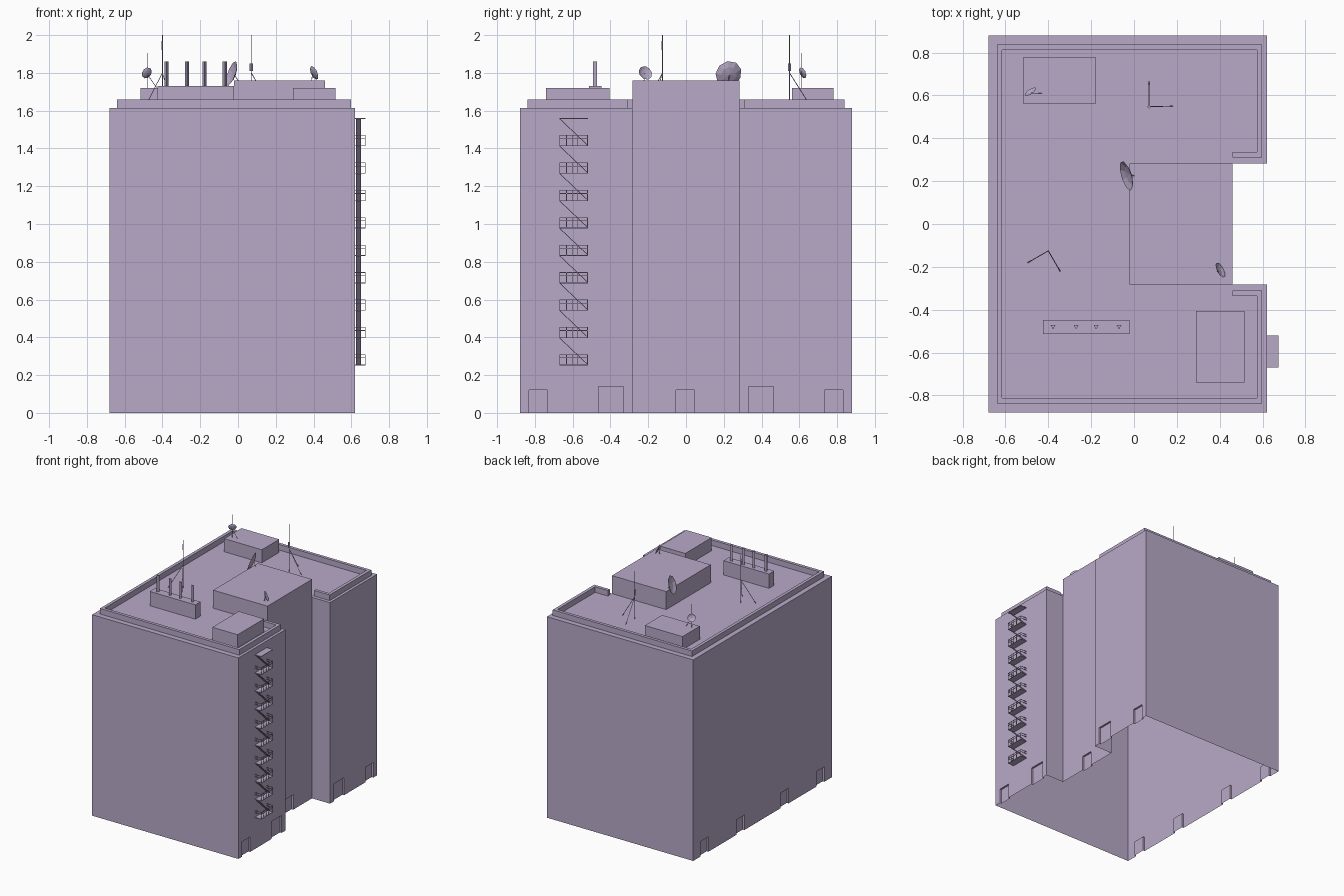
import bpy, bmesh, math
from mathutils import Vector

if "Cube" in bpy.data.objects:
    bpy.data.objects.remove(bpy.data.objects["Cube"])

lavender = bpy.data.materials.new("lavender_plaster")
lavender.diffuse_color = (0.479, 0.402, 0.578, 1)
lavender.use_nodes = True
lavender.node_tree.nodes["Principled BSDF"].inputs["Base Color"].default_value = lavender.diffuse_color


def finish(bm, name):
    bmesh.ops.recalc_face_normals(bm, faces=bm.faces)
    me = bpy.data.meshes.new(name)
    bm.to_mesh(me)
    bm.free()
    me.materials.append(lavender)
    ob = bpy.data.objects.new(name, me)
    bpy.context.collection.objects.link(ob)
    return ob


def box(bm, x0, x1, y0, y1, z0, z1):
    vs = bmesh.ops.create_cube(bm, size=1)["verts"]
    for v in vs:
        v.co = Vector((x1 if v.co.x > 0 else x0,
                       y1 if v.co.y > 0 else y0,
                       z1 if v.co.z > 0 else z0))


def prism(bm, pts, z0, z1):
    f = bm.faces.new([bm.verts.new((x, y, z0)) for x, y in pts])
    top = bmesh.ops.extrude_face_region(bm, geom=[f])["geom"]
    for v in top:
        if isinstance(v, bmesh.types.BMVert):
            v.co.z = z1


def strut(bm, p, q, r=0.002, sides=4):
    p, q = Vector(p), Vector(q)
    vs = bmesh.ops.create_cone(bm, cap_ends=True, segments=sides, radius1=r,
                               radius2=r, depth=(q - p).length)["verts"]
    rot = (q - p).to_track_quat('Z', 'Y')
    for v in vs:
        v.co = rot @ v.co + (p + q) / 2


# main block with the notch on the right side
bm = bmesh.new()
prism(bm, [(-0.68, -0.88), (0.62, -0.88), (0.62, -0.283), (0.46, -0.283),
           (0.46, 0.283), (0.62, 0.283), (0.62, 0.88), (-0.68, 0.88)], 0, 1.615)
block = finish(bm, "main_block")

# doors are shallow recesses: wall x, centre y, half width, height
bm = bmesh.new()
for s in (-1, 1):
    for wx, y, w, h in ((0.62, 0.782, 0.05, 0.12), (0.62, 0.397, 0.066, 0.14),
                        (-0.68, 0.735, 0.05, 0.12), (-0.68, 0.28, 0.05, 0.12)):
        box(bm, wx - 0.015, wx + 0.015, s * y - w, s * y + w, -0.1, h)
box(bm, 0.445, 0.475, -0.053, 0.045, -0.1, 0.12)
cutter = finish(bm, "door_cutter")
cutter.hide_render = True
mod = block.modifiers.new("doors", 'BOOLEAN')
mod.object = cutter
mod.operation = 'DIFFERENCE'
mod.solver = 'EXACT'
bpy.context.view_layer.objects.active = block
bpy.ops.object.modifier_apply(modifier=mod.name)
bpy.data.objects.remove(cutter)

# the block is open underneath
bm = bmesh.new()
bm.from_mesh(block.data)
under = [f for f in bm.faces if all(abs(v.co.z) < 1e-4 for v in f.verts)]
bmesh.ops.delete(bm, geom=under, context='FACES')
bm.to_mesh(block.data)
bm.free()

# parapet running around the roof to the lift tower
bm = bmesh.new()
half = [(0.46, 0.31), (0.598, 0.31), (0.598, 0.838), (-0.64, 0.838)]
inner = [(0.46, 0.335), (0.573, 0.335), (0.573, 0.813), (-0.615, 0.813)]
flip = lambda pts: [(x, -y) for x, y in reversed(pts)]
prism(bm, half + flip(half) + list(reversed(inner + flip(inner))), 1.615, 1.66)
finish(bm, "parapet")

# rooftop houses
for name, dims in (("lift_tower", (-0.022, 0.46, -0.283, 0.283, 1.615, 1.76)),
                   ("front_roof_house", (0.29, 0.515, -0.74, -0.405, 1.615, 1.72)),
                   ("back_roof_house", (-0.515, -0.18, 0.56, 0.78, 1.615, 1.72)),
                   ("chimney_base", (-0.425, -0.02, -0.513, -0.447, 1.615, 1.73))):
    bm = bmesh.new()
    box(bm, *dims)
    finish(bm, name)

# triangular chimney pipes
bm = bmesh.new()
for x in (-0.378, -0.27, -0.177, -0.07):
    prism(bm, [(x - 0.011, -0.472), (x, -0.492), (x + 0.011, -0.472)], 1.73, 1.86)
finish(bm, "chimney_pipes")


# faceted satellite dishes: shallow bowl, feed horn and a mounting strut
def dish(name, centre, normal, r, foot):
    bm = bmesh.new()
    c = Vector(centre)
    n = Vector(normal).normalized()
    rot = n.to_track_quat('Z', 'Y')
    rings = []
    for k, d in ((1.0, 0.0), (0.6, -0.18)):
        rings.append([bm.verts.new(c + rot @ Vector((
            r * k * math.cos(i * math.tau / 9), r * k * math.sin(i * math.tau / 9), r * d)))
            for i in range(9)])
    tip = bm.verts.new(c - n * r * 0.27)
    for i in range(9):
        j = (i + 1) % 9
        bm.faces.new((rings[0][i], rings[0][j], rings[1][j], rings[1][i]))
        bm.faces.new((rings[1][i], rings[1][j], tip))
    strut(bm, c - n * r * 0.27, foot)
    finish(bm, name)


dish("large_dish", (-0.036, 0.225, 1.795), (-0.9, -0.28, 0.33), 0.072, (0.0, 0.225, 1.76))
dish("small_dish", (0.403, -0.215, 1.80), (0.85, 0.45, 0.4), 0.039, (0.39, -0.222, 1.76))
dish("corner_dish", (-0.483, 0.618, 1.80), (-0.5, 0.75, 0.35), 0.031, (-0.478, 0.61, 1.77))

# tall aerial masts with two stay legs and a thicker sleeve
for name, x, y, feet, z0, z1, r in (
        ("left_mast", -0.40, -0.125, ((-0.495, -0.18), (-0.345, -0.22)), 1.92, 1.97, 0.004),
        ("back_mast", 0.07, 0.548, ((0.18, 0.55), (0.07, 0.665)), 1.81, 1.85, 0.009)):
    bm = bmesh.new()
    strut(bm, (x, y, 1.615), (x, y, 2.0))
    strut(bm, (x, y, z0), (x, y, z1), r)
    for fx, fy in feet:
        strut(bm, (x, y, 1.80), (fx, fy, 1.615))
    finish(bm, name)

# small mast carrying the corner dish
bm = bmesh.new()
strut(bm, (-0.478, 0.61, 1.72), (-0.478, 0.61, 1.905), 0.0015)
strut(bm, (-0.478, 0.61, 1.79), (-0.43, 0.61, 1.72), 0.0015)
finish(bm, "dish_mast")

# fire escape: landings, railings and sloping flights
bm = bmesh.new()
X0, X1, Y0, Y1, STEP = 0.62, 0.675, -0.67, -0.52, 0.1451
for i in range(10):
    z = 0.253 + i * STEP
    box(bm, X0, X1, Y0, Y1, z - 0.002, z + 0.002)
    if i == 9:
        break
    for h in (0.038, 0.055):
        box(bm, X1 - 0.003, X1, Y0, Y1, z + h - 0.0015, z + h + 0.0015)
        for y in (Y0, Y1 - 0.003):
            box(bm, X0, X1, y, y + 0.003, z + h - 0.0015, z + h + 0.0015)
    for y in (Y0, -0.634, -0.604, -0.574, Y1 - 0.003):
        box(bm, X1 - 0.003, X1, y, y + 0.003, z, z + 0.055)
    # flight climbing towards the front
    corners = [(Y1, z), (Y1, z + 0.005), (Y0, z + STEP + 0.002), (Y0, z + STEP - 0.003)]
    a = [bm.verts.new((0.626, y, h)) for y, h in corners]
    b = [bm.verts.new((0.650, y, h)) for y, h in corners]
    bm.faces.new(a)
    bm.faces.new(b)
    for k in range(4):
        m = (k + 1) % 4
        bm.faces.new((a[k], a[m], b[m], b[k]))
finish(bm, "fire_escape")
